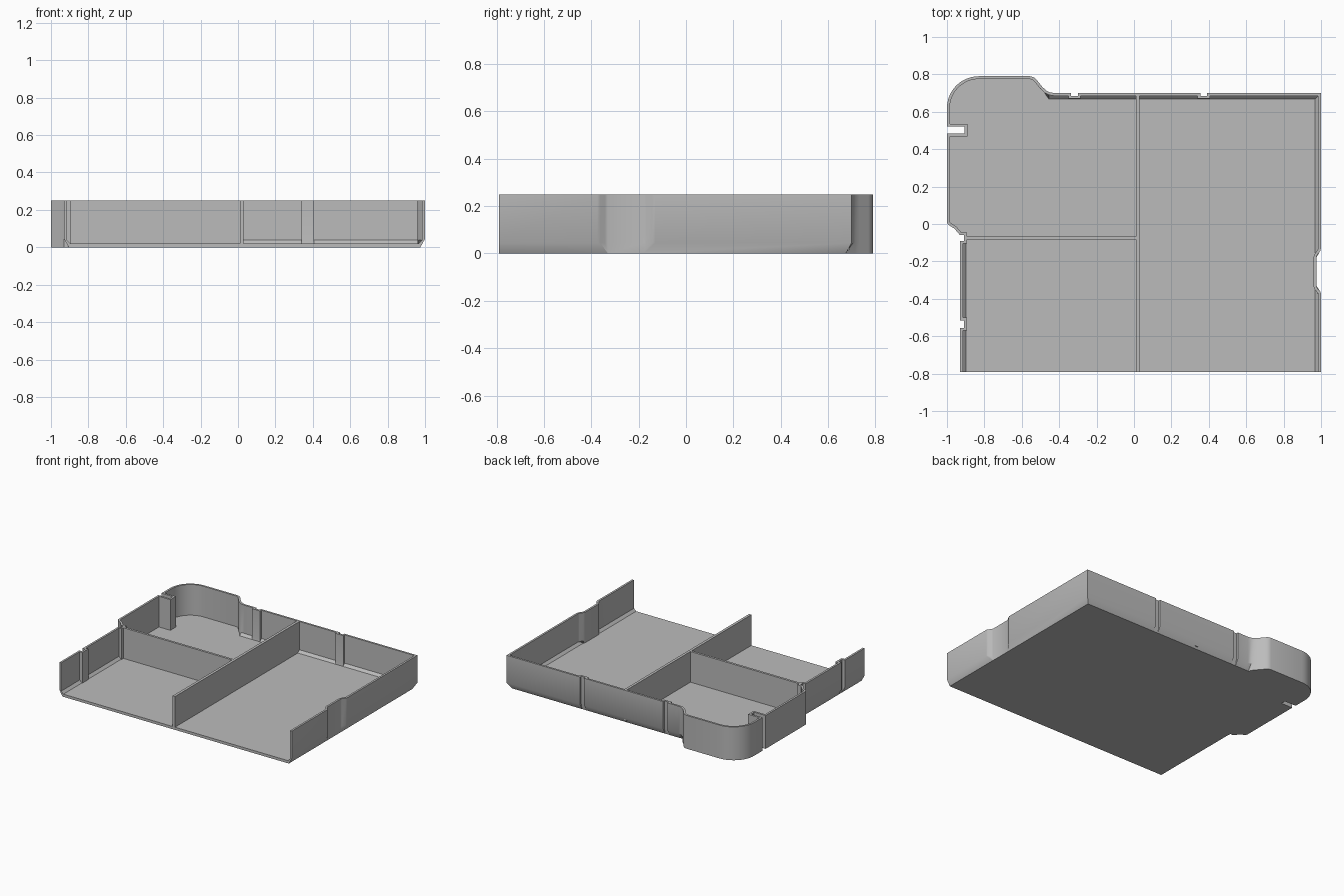
import bpy, bmesh, math
from mathutils import Vector

cube = bpy.data.objects.get("Cube")
if cube:
    bpy.data.objects.remove(cube)

WALL, TOP, FLOOR, FRONT = 0.015, 0.25, 0.02, -0.79

grey = bpy.data.materials.new("light grey")
grey.use_nodes = True
grey.diffuse_color = (0.5, 0.5, 0.5, 1)
grey.node_tree.nodes["Principled BSDF"].inputs["Base Color"].default_value = (0.5, 0.5, 0.5, 1)


def side_slot(x, y, depth, width):
    """Slot cut into the right-hand wall, walking towards the back."""
    a, b = y - width / 2, y + width / 2
    return [(x, a), (x + depth, a), (x + depth, b), (x, b)]


def back_groove(x):
    """Shallow groove in the back wall, walking towards the left."""
    return [(x - .018, .7), (x - .018, .685), (x + .018, .685), (x + .018, .7)]


# Outer outline, clockwise from the front end of one wall to the other
path = [(-.93, FRONT)]
path += side_slot(-.93, -.535, .022, .04)
path += side_slot(-.93, -.075, .022, .03)
path += [(-.96, -.025), (-.99, -.006), (-1, .006)]
path += side_slot(-1, .502, .095, .036)
for i in range(13):
    a = math.pi - i * math.pi / 24
    path.append((-.83 + .17 * math.cos(a), .62 + .17 * math.sin(a)))
path += [(-.555, .79), (-.535, .784), (-.52, .77), (-.49, .733),
         (-.47, .714), (-.45, .704), (-.425, .7)]
path += back_groove(-.318) + back_groove(.373)
path += [(1, .7), (1, -.13), (.996, -.143), (.979, -.168), (.975, -.18),
         (.975, -.33), (.979, -.342), (.996, -.362), (1, -.375), (1, FRONT)]
path = [Vector(p) for p in path]


def inward(points, t):
    """Offset an open path to its right with mitred corners."""
    normals = []
    for p, q in zip(points, points[1:]):
        d = (q - p).normalized()
        normals.append(Vector((d.y, -d.x)))
    before, after = [normals[0]] + normals, normals + [normals[-1]]
    return [p + (m + n) * t / (1 + m.dot(n)) for p, m, n in zip(points, before, after)]


def bevelled(p, shrink):
    """Pull a point in to the foot of the sloped lower edge."""
    x, y = p
    side, back, left = .975 - shrink, .675 - shrink, -.905 + shrink
    if x > side:
        x = side
        if -.39 < y < -.25:
            y = max(y, -.33)
        elif -.25 < y < -.1:
            y = min(y, -.18)
    if x < left and y < -.085:
        x = left
    if x > -.46 and y > back:
        y = back
    return Vector((x, y))


def finish(name, bm):
    bmesh.ops.recalc_face_normals(bm, faces=bm.faces)
    mesh = bpy.data.meshes.new(name)
    bm.to_mesh(mesh)
    bm.free()
    mesh.materials.append(grey)
    obj = bpy.data.objects.new(name, mesh)
    bpy.context.collection.objects.link(obj)
    return obj


# Tray shell: rings run from the outer rim, down, under and up to the inner rim
inner = inward(path, WALL)
rings = [(path, TOP), (path, .045), ([bevelled(p, 0) for p in path], 0),
         ([bevelled(p, .008) for p in inner], FLOOR), (inner, .038), (inner, TOP)]
bm = bmesh.new()
grid = [[bm.verts.new((p.x, p.y, z)) for p in pts] for pts, z in rings]
last = len(path) - 1
for k in (0, 1, 3, 4, 5):
    a, b = grid[k], grid[(k + 1) % 6]
    for i in range(last):
        bm.faces.new((a[i], a[i + 1], b[i + 1], b[i]))
bm.faces.new(grid[2])
bm.faces.new(grid[3])
for end in (0, last):
    bm.faces.new([ring[end] for ring in grid])
bm.faces.new((grid[2][0], grid[2][last], grid[3][last], grid[3][0]))
bmesh.ops.remove_doubles(bm, verts=bm.verts, dist=.0005)
tray = finish("tray_shell", bm)
bpy.context.view_layer.objects.active = tray
tray.select_set(True)
bpy.ops.object.shade_smooth_by_angle(angle=math.radians(30))


def divider(name, x0, x1, y0, y1):
    bm = bmesh.new()
    bmesh.ops.create_cube(bm, size=1)
    for v in bm.verts:
        v.co = (x1 if v.co.x > 0 else x0, y1 if v.co.y > 0 else y0,
                TOP if v.co.z > 0 else FLOOR - .005)
    return finish(name, bm)


# Partition walls
divider("long_divider", .01, .03, FRONT, .69)
divider("cross_divider", -.9, .015, -.084, -.067)
